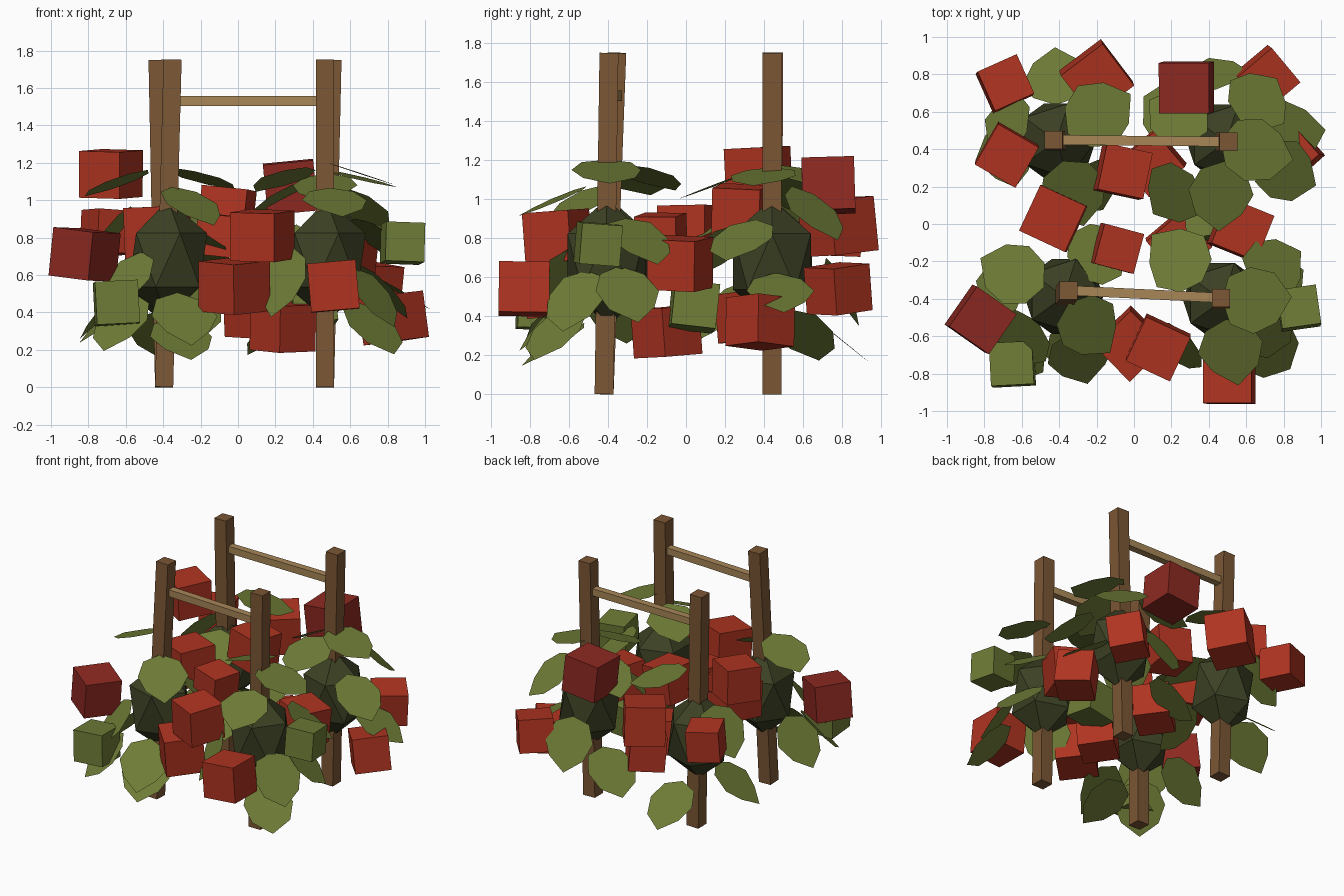
import bpy, bmesh, math, random
from mathutils import Vector, Matrix

cube = bpy.data.objects.get("Cube")
if cube:
    bpy.data.objects.remove(cube, do_unlink=True)
random.seed(4)


def material(name, *rgb):
    m = bpy.data.materials.new(name)
    m.use_nodes = True
    color = (*rgb, 1)
    m.diffuse_color = color
    for node in m.node_tree.nodes:
        if node.type == 'BSDF_PRINCIPLED':
            node.inputs["Base Color"].default_value = color
            node.inputs["Roughness"].default_value = 0.9
    return m


STAKE = material("stake_brown", .2, .095, .035)
BAR = material("bar_tan", .39, .24, .095)
BUSH = material("bush_dark_green", .044, .052, .017)
LEAF = material("leaf_green", .155, .2, .037)
RED = material("ripe_red", .43, .034, .015)
DEEP = material("deep_red", .27, .022, .015)


def finish(bm, name, mat):
    bmesh.ops.recalc_face_normals(bm, faces=bm.faces)
    mesh = bpy.data.meshes.new(name)
    bm.to_mesh(mesh)
    bm.free()
    mesh.materials.append(mat)
    ob = bpy.data.objects.new(name, mesh)
    bpy.context.collection.objects.link(ob)
    return ob


def beam(name, a, b, width, mat):
    """Square beam between two points, turned upright or level."""
    a, b = Vector(a), Vector(b)
    d = b - a
    bm = bmesh.new()
    bmesh.ops.create_cube(bm, size=1)
    z = d.normalized()
    side = Vector((0, 1, 0))
    x = side.cross(z).normalized()
    turn = Matrix((x, z.cross(x), z)).transposed().to_4x4()
    size = Matrix.Diagonal((width, width, d.length, 1))
    bm.transform(Matrix.Translation((a + b) / 2) @ turn @ size)
    return finish(bm, name, mat)


def fruit(name, x, y, z, angle, size, mat):
    bm = bmesh.new()
    bmesh.ops.create_cube(bm, size=size)
    ob = finish(bm, name, mat)
    ob.location = x, y, z
    ob.rotation_euler = (random.uniform(-.12, .12), random.uniform(-.12, .12),
                         math.radians(angle))


def leaf(name, center, x, y, z, lift=0):
    """Flat many-sided leaf facing away from its bush; lift levels it."""
    pos = Vector((x, y, z))
    out = pos - center
    normal = Vector((out.x, out.y, abs(out.z) * .9 + .06 + lift))
    bm = bmesh.new()
    ring = []
    for i in range(8):
        a = math.tau * i / 8
        r = random.uniform(.165, .19)
        if i == 6:
            r = .225
        ring.append(bm.verts.new((r * math.cos(a), r * math.sin(a), 0)))
    bm.faces.new(ring)
    bm.transform(normal.to_track_quat('Z', 'Y').to_matrix().to_4x4())
    finish(bm, name, LEAF).location = pos


# Stakes and crossbars
tops = {
    "front_right": (-.35, -.355), "front_left": (.465, -.395),
    "back_right": (-.43, .45), "back_left": (.505, .44),
}
for key, (x, y) in tops.items():
    foot = (-.395 if x < 0 else .465, -.42 if y < 0 else .44, 0)
    beam(key + "_stake", foot, (x, y, 1.75), .097, STAKE)
for row in ("front", "back"):
    beam(row + "_crossbar", (*tops[row + "_right"], 1.53),
         (*tops[row + "_left"], 1.53), .052, BAR)

# Leaves of each bush: position and optional lift
leaves = {
    "front_right": [(-.63, -.27, 1.1, .3), (-.2, -.17, .75, .3),
                    (-.6, -.6, .58, .1), (-.29, -.7, .38),
                    (-.7, -.33, .43), (-.25, -.54, .98),
                    (-.3, -.66, .27), (-.62, -.68, .36)],
    "front_left": [(.25, -.2, 1.12, .4), (.63, -.4, 1.15),
                   (.72, -.66, .33), (.76, -.3, .53, .1),
                   (.24, -.65, .58), (.52, -.66, 1.0, .25),
                   (.74, -.24, .8, .25), (.72, -.56, .5)],
    "back_right": [(-.42, .77, .3), (-.2, .58, 1.12, .4),
                   (-.67, .52, .83), (-.33, .18, .88, .3),
                   (-.68, .38, .38), (-.25, .2, .45)],
    "back_left": [(.25, .57, 1.02, .1), (.66, .65, .94),
                  (.42, .79, .55), (.8, .29, .8, .4),
                  (.83, .48, .53, .4), (.64, .4, 1.12, .2),
                  (.2, .6, .32), (.47, .17, 1.08, .3),
                  (.22, .17, .75, .3)],
}

# Bushes
for key, (x, y) in tops.items():
    center = Vector((x * .5 + (-.2 if x < 0 else .24),
                     y * .5 + (-.21 if y < 0 else .22), .68))
    bm = bmesh.new()
    bmesh.ops.create_icosphere(bm, subdivisions=1, radius=1)
    bm.transform(Matrix.Diagonal((.235, .235, .32, 1)))
    finish(bm, key + "_bush", BUSH).location = center
    for i, p in enumerate(leaves[key]):
        leaf(f"{key}_leaf_{i}", center, *p)

# Boxy fruit: position, turn and size
ripe = [
    (-.69, .75, .83, 24, .23), (.71, .78, .54, 40, .24),
    (-.68, .37, 1.14, -30, .25), (-.06, .28, .94, -12, .25),
    (-.09, -.13, .81, -15, .22), (.57, -.03, .67, -22, .26),
    (.13, -.66, .81, -25, .26), (.51, -.83, .54, 0, .26),
    (.24, -.1, .32, 40, .25), (.1, .33, .4, 40, .25),
    (.83, .38, .37, 42, .25), (-.02, -.64, .54, 44, .27),
    (-.2, .78, .86, 37, .28), (-.43, .03, .83, -25, .27),
]
deep = [(.28, .73, 1.07, 0, .27), (-.82, -.51, .71, -35, .26)]
unripe = [(.88, -.45, .77, 8, .21), (-.65, -.75, .45, 3, .23),
          (.4, .04, .45, 5, .23)]
for label, group, mat in (("ripe", ripe, RED), ("deep_red", deep, DEEP),
                          ("unripe", unripe, LEAF)):
    for i, f in enumerate(group):
        fruit(f"{label}_fruit_{i}", *f, mat)
